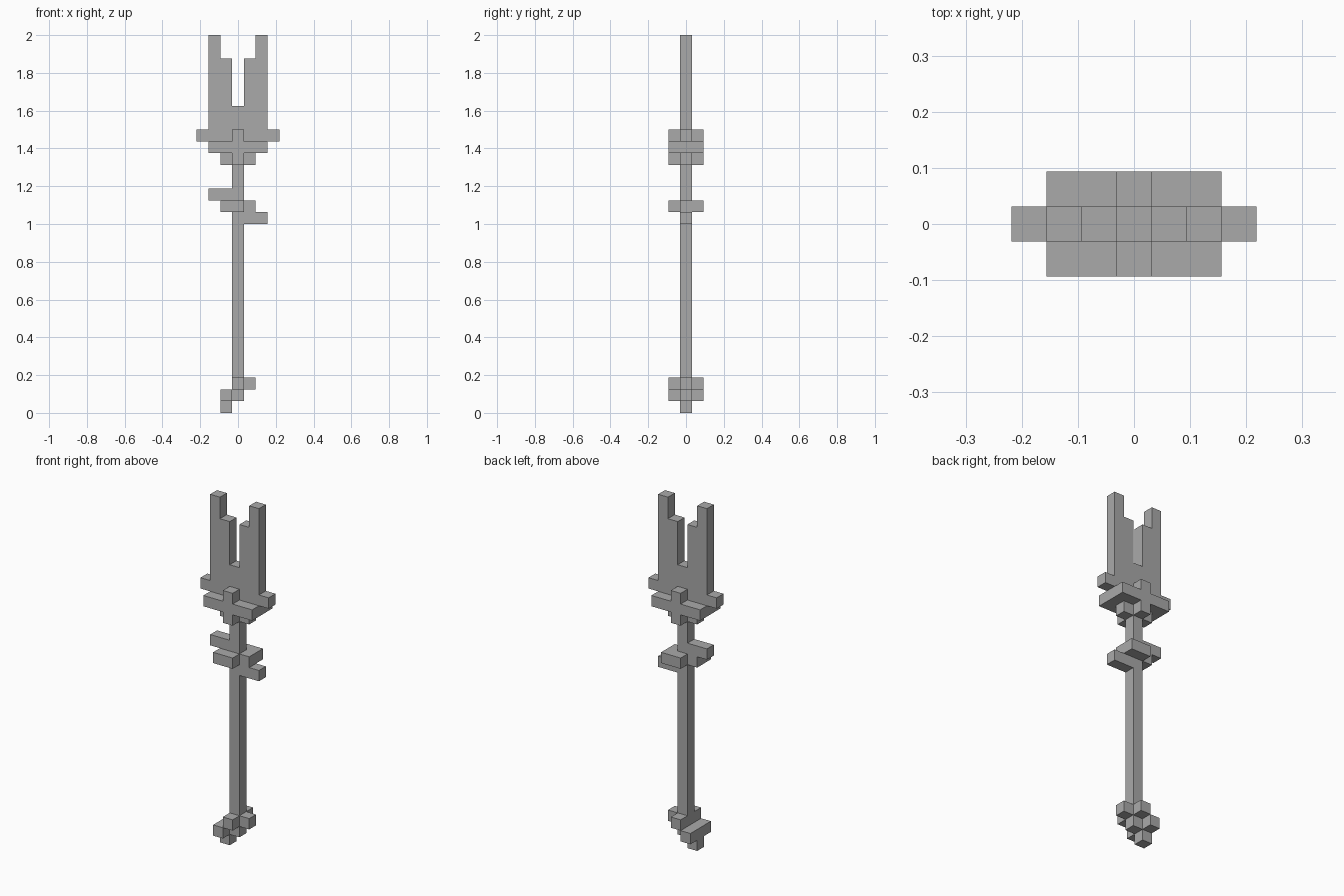
import bpy
import bmesh

cube = bpy.data.objects.get("Cube")
if cube:
    bpy.data.objects.remove(cube, do_unlink=True)

U = 2 / 32  # edge of one block

grey = bpy.data.materials.new("plain grey")
grey.use_nodes = True
colour = (0.4, 0.4, 0.4, 1)
grey.diffuse_color = colour
grey.node_tree.nodes["Principled BSDF"].inputs["Base Color"].default_value = colour


def finish(name, bm):
    bmesh.ops.recalc_face_normals(bm, faces=bm.faces)
    mesh = bpy.data.meshes.new(name)
    bm.to_mesh(mesh)
    bm.free()
    mesh.materials.append(grey)
    bpy.context.collection.objects.link(bpy.data.objects.new(name, mesh))


def blocks(name, boxes):
    """Each box is (x range, y range, z range) in whole blocks, ends included."""
    bm = bmesh.new()
    for box in boxes:
        verts = bmesh.ops.create_cube(bm, size=1)["verts"]
        for v in verts:
            for axis, (low, high) in enumerate(box):
                shift = 0.5 if axis == 2 else 0
                v.co[axis] = ((low + high) / 2 + shift + v.co[axis] * (high - low + 1)) * U
    finish(name, bm)


MID, FRONT, BACK = (0, 0), (-1, -1), (1, 1)
LEFT, RIGHT = (1, 1), (-1, -1)


def layer(z):
    return (z, z)


# Shaft and pommel
blocks("shaft", [(MID, MID, (1, 20))])
blocks("pommel_tip", [(RIGHT, MID, layer(0))])
blocks("pommel_bar", [(RIGHT, (-1, 1), layer(1))])
blocks("pommel_knobs", [(MID, FRONT, layer(2)), (MID, BACK, layer(2)),
                        (LEFT, MID, layer(2))])

# Band winding round the shaft
blocks("band_upper_arm", [((-2, -1), MID, layer(18))])
blocks("band_right_wrap", [((-1, 0), FRONT, layer(17)), (RIGHT, MID, layer(17))])
blocks("band_left_wrap", [((0, 1), BACK, layer(17)), (LEFT, MID, layer(17))])
blocks("band_lower_arm", [((1, 2), MID, layer(16))])

# Collar and guard under the head
blocks("collar", [((-1, 1), MID, layer(21)), (MID, FRONT, layer(21)),
                  (MID, BACK, layer(21))])
blocks("guard", [((-2, 2), (-1, 1), layer(22))])
blocks("guard_studs", [(MID, FRONT, layer(23)), (MID, BACK, layer(23))])

# Two-pronged head: half outline mirrored and extruded
half = [(3.5, 23), (3.5, 24), (2.5, 24), (2.5, 32),
        (1.5, 32), (1.5, 30), (0.5, 30), (0.5, 26)]
outline = half + [(-x, z) for x, z in reversed(half)]
bm = bmesh.new()
face = bm.faces.new([bm.verts.new((x * U, -U / 2, z * U)) for x, z in outline])
extruded = bmesh.ops.extrude_face_region(bm, geom=[face], use_keep_orig=True)["geom"]
bmesh.ops.translate(bm, vec=(0, U, 0),
                    verts=[g for g in extruded if isinstance(g, bmesh.types.BMVert)])
finish("forked_head", bm)
